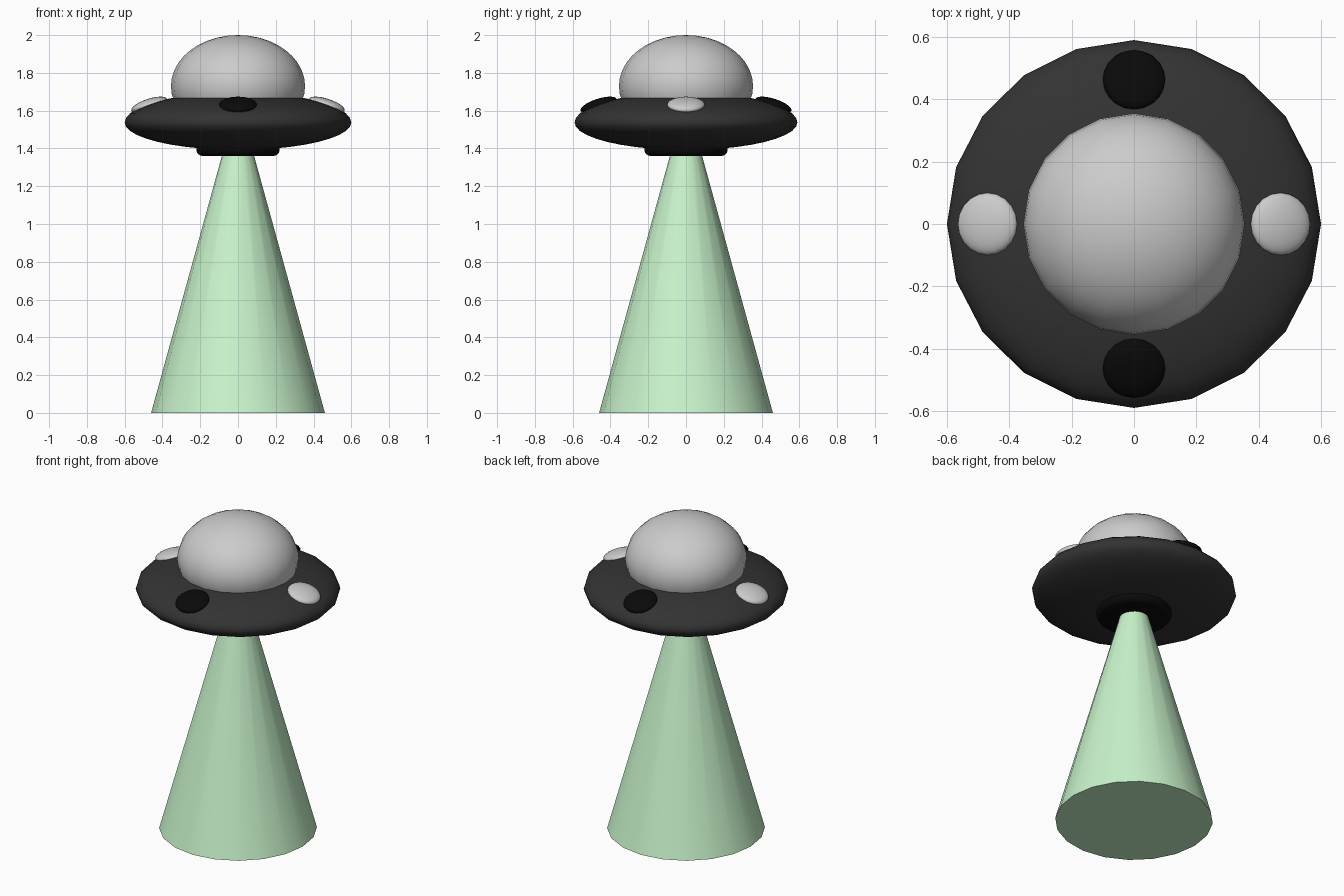
import bpy, bmesh, math

if "Cube" in bpy.data.objects:
    bpy.data.objects.remove(bpy.data.objects["Cube"])

SEG = 20


def paint(obj, color):
    if color:
        name = obj.name + "_color"
        mat = bpy.data.materials.new(name)
        mat.diffuse_color = (*color, 1)
        mat.use_nodes = True
        mat.node_tree.nodes["Principled BSDF"].inputs["Base Color"].default_value = mat.diffuse_color
        obj.data.materials.append(mat)


def lathe(name, profile, color=None, angle=40):
    """Revolve (radius, z) points around z; radius 0 makes a pole."""
    bm = bmesh.new()
    rings = []
    for r, z in profile:
        if r < 1e-5:
            rings.append([bm.verts.new((0, 0, z))] * SEG)
        else:
            rings.append([bm.verts.new((r * math.cos(math.tau * i / SEG),
                                        r * math.sin(math.tau * i / SEG), z))
                          for i in range(SEG)])
    for a, b in zip(rings, rings[1:]):
        for i in range(SEG):
            j = (i + 1) % SEG
            bm.faces.new(list(dict.fromkeys((a[i], a[j], b[j], b[i]))))
    bmesh.ops.recalc_face_normals(bm, faces=bm.faces)
    mesh = bpy.data.meshes.new(name)
    bm.to_mesh(mesh)
    bm.free()
    obj = bpy.data.objects.new(name, mesh)
    bpy.context.collection.objects.link(obj)
    paint(obj, color)
    bpy.ops.object.select_all(action='DESELECT')
    obj.select_set(True)
    bpy.context.view_layer.objects.active = obj
    bpy.ops.object.shade_smooth_by_angle(angle=math.radians(angle))
    return obj


def oval(r, up, down, z, steps=20):
    """Half-ellipse profile from bottom pole to top pole."""
    pts = []
    for i in range(steps + 1):
        t = math.pi * (i / steps - 0.5)
        s = math.sin(t)
        pts.append((r * math.cos(t), z + s * (up if s > 0 else down)))
    return pts


DARK = (0.033, 0.033, 0.033)
BLACK = (0.003, 0.003, 0.003)

# Saucer body, slightly wider in x
saucer = lathe("saucer", oval(0.59, 0.16, 0.145, 1.537), DARK)
saucer.scale.x = 0.6 / 0.59

# Cockpit dome
lathe("dome", oval(0.355, 0.27, 0.27, 1.73))

# Rounded emitter plate under the saucer
lathe("emitter", [(0, 1.36), (0.188, 1.36), (0.205, 1.365), (0.217, 1.377),
                  (0.22, 1.39), (0.22, 1.43), (0, 1.43)], BLACK)

# Light beam
lathe("beam", [(0, 0), (0.46, 0), (0.08, 1.38), (0, 1.38)], (0.58, 0.9, 0.6))

# Four tilted lights round the rim, grey at the sides, black front and back
for k, side in enumerate(("right", "back", "left", "front")):
    light = lathe(side + "_light", oval(0.1, 0.032, 0.032, 0, 14),
                  BLACK if k % 2 else None)
    a = k * math.pi / 2
    d = 0.463 if k % 2 else 0.47
    light.location = (d * math.cos(a), d * math.sin(a), 1.631)
    light.rotation_euler = (0, math.radians(18), a)
